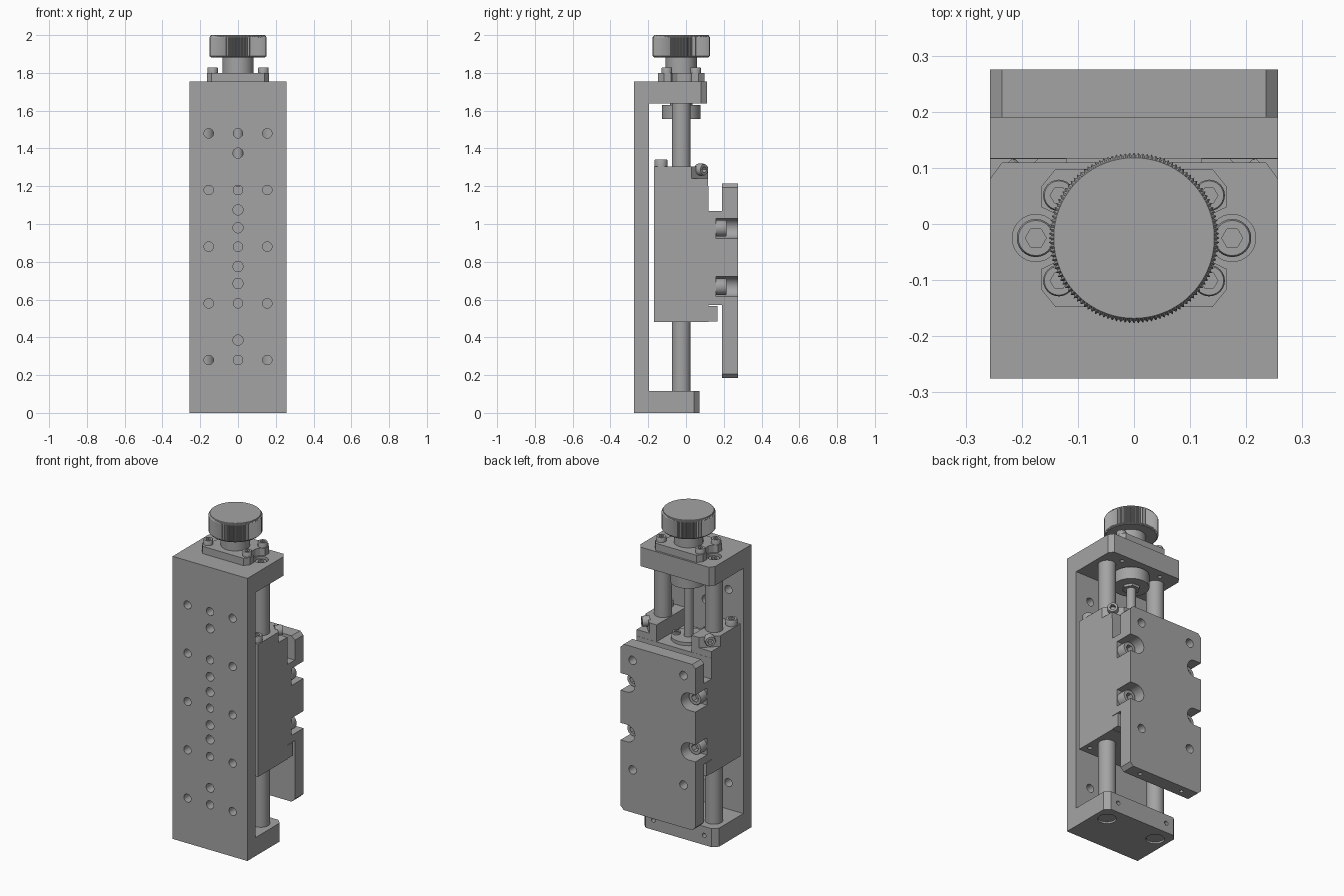
import bpy, bmesh, math
from mathutils import Vector

if "Cube" in bpy.data.objects:
    bpy.data.objects.remove(bpy.data.objects["Cube"])

grey = bpy.data.materials.new("machined grey")
grey.diffuse_color = (0.37, 0.37, 0.37, 1)
grey.use_nodes = True
grey.node_tree.nodes["Principled BSDF"].inputs["Base Color"].default_value = grey.diffuse_color
CY = -0.025   # y of the spindle and rods
RX = 0.175    # x of the rods


def circle(u, v, r, n=32):
    return [(u + r * math.cos(2 * math.pi * i / n), v + r * math.sin(2 * math.pi * i / n)) for i in range(n)]


def rect(u0, u1, v0, v1):
    return [(u0, v0), (u1, v0), (u1, v1), (u0, v1)]


def add_prism(bm, pts, axis, a, b):
    """Extrude a 2D outline along an axis from a to b."""
    def place(p, t):
        return {'x': (t, *p), 'y': (p[0], t, p[1]), 'z': (*p, t)}[axis]
    lo = [bm.verts.new(place(p, a)) for p in pts]
    hi = [bm.verts.new(place(p, b)) for p in pts]
    n = len(pts)
    bm.faces.new(lo)
    bm.faces.new(hi)
    for i in range(n):
        j = (i + 1) % n
        bm.faces.new((lo[i], lo[j], hi[j], hi[i]))


def finish(name, bm):
    bmesh.ops.recalc_face_normals(bm, faces=bm.faces[:])
    me = bpy.data.meshes.new(name)
    bm.to_mesh(me)
    bm.free()
    me.materials.append(grey)
    ob = bpy.data.objects.new(name, me)
    bpy.context.collection.objects.link(ob)
    return ob


def part(name, *prisms):
    bm = bmesh.new()
    for p in prisms:
        add_prism(bm, *p)
    return finish(name, bm)


def cut(ob, prisms):
    cutter = part("cutter", *prisms)
    cutter.hide_render = True
    mod = ob.modifiers.new("cut", 'BOOLEAN')
    mod.solver = 'EXACT'
    mod.object = cutter
    dg = bpy.context.evaluated_depsgraph_get()
    me = bpy.data.meshes.new_from_object(ob.evaluated_get(dg))
    ob.modifiers.clear()
    ob.data = me
    bpy.data.objects.remove(cutter)


def loft(name, rings, n, origin, direction=(0, 0, 1)):
    """Rings of (radius function, height) joined along a direction."""
    rot = Vector(direction).to_track_quat('Z', 'Y')
    bm = bmesh.new()
    loops = []
    for f, h in rings:
        loop = []
        for i in range(n):
            a = 2 * math.pi * i / n
            r = f(a, i)
            loop.append(bm.verts.new(Vector(origin) + rot @ Vector((r * math.cos(a), r * math.sin(a), h))))
        loops.append(loop)
    for lo, hi in zip(loops, loops[1:]):
        for i in range(n):
            j = (i + 1) % n
            bm.faces.new((lo[i], lo[j], hi[j], hi[i]))
    bm.faces.new(loops[0])
    bm.faces.new(loops[-1])
    return finish(name, bm)


def socket_screw(name, origin, direction, r, h):
    def ring(q):
        return lambda a, i: q

    def hexa(a, i):
        return 0.55 * r * math.cos(math.pi / 6) / math.cos(a % (math.pi / 3) - math.pi / 6)
    return loft(name, [(ring(r), 0), (ring(r), h * .88), (ring(r * .92), h), (hexa, h), (hexa, h * .4)],
                24, origin, direction)


# C-shaped frame: face plate with top and bottom blocks
frame = part("frame", ([(-.275, 0), (.072, 0), (.072, .115), (-.195, .115), (-.195, 1.637),
                        (.11, 1.637), (.11, 1.755), (-.275, 1.755)], 'x', -.257, .257))
cuts = []
for z in (1.48, 1.18, .88, .58, .28):
    cuts += [(circle(x, z, .025, 24), 'y', -.3, -.17) for x in (-.155, 0, .155)]
for z in (1.375, 1.075, .98, .775, .685, .385):
    cuts.append((circle(0, z, .027, 24), 'y', -.3, -.17))
for s in (-1, 1):
    cuts += [
        ([(s * .257, .042), (s * .227, .072), (s * .227, .085), (s * .27, .085), (s * .27, .042)], 'z', -.1, .2),
        ([(s * .257, .08), (s * .235, .11), (s * .235, .13), (s * .27, .13), (s * .27, .08)], 'z', 1.6, 1.8),
        (circle(s * RX, CY, .052), 'z', -.1, .025),           # rod holes in the base
        (circle(s * RX, CY, .042), 'z', 1.71, 1.8),           # counterbores in the top
        (circle(s * RX, .06, .013, 16), 'y', .03, .1),        # base clamp holes
        (circle(s * .137, .06, .012, 16), 'z', 1.6, 1.67),
    ]
cut(frame, cuts)

# Guide rods and their end screws
for s in (-1, 1):
    part("guide_rod", (circle(s * RX, CY, .05, 48), 'z', .01, 1.68))
    socket_screw("rod_screw", (s * RX, CY, 1.7), (0, 0, 1), .034, .045)

# Lead screw, collar and neck
part("lead_screw", (circle(0, CY, .027), 'z', .5, 1.9))
part("collar", (circle(0, CY, .102, 48), 'z', 1.555, 1.63))
part("lock_nut", (circle(0, CY, .05, 6), 'z', 1.54, 1.56))
part("collar_boss", (circle(0, CY, .06), 'z', 1.625, 1.64))
part("knob_neck", (circle(0, CY, .083, 48), 'z', 1.79, 1.89))

# Bearing flange with scoops around the rod screws
quad = [(.14, .123), (.165, .092), (.165, .055), (.14, .043), (.125, .02)]
right = quad + [(x, -y) for x, y in reversed(quad)]
outline = right + [(-x, y) for x, y in reversed(right)]
part("bearing_flange", ([(x, y + CY) for x, y in outline], 'z', 1.75, 1.8))
for sx in (-1, 1):
    for sy in (-1, 1):
        socket_screw("flange_screw", (sx * .134, CY + sy * .076, 1.795), (0, 0, 1), .028, .034)

# Knurled knob
def knurl(k):
    return lambda a, i: .152 - (.005 if i % 2 else 0) - k


loft("knob", [(lambda a, i: .143, 1.882), (knurl(0), 1.89), (knurl(0), 1.988), (lambda a, i: .143, 2.0)],
     240, (0, CY, 0))

# Sliding carriage with rear pad
carriage = part("carriage", ([(-.17, .482), (.118, .482), (.118, .57), (.19, .57), (.19, 1.07),
                              (.118, 1.07), (.118, 1.2), (-.17, 1.2)], 'x', -.257, .257))


def slots():
    """Side-opening counterbore slots through the tool plate into the pad."""
    out = []
    for s in (-1, 1):
        for z in (.668, .977):
            arc = [(s * (.212 - .053 * math.cos(t)), z + .053 * math.sin(t))
                   for t in [math.pi * (i / 12 - .5) for i in range(13)]]
            out.append((arc + [(s * .3, z + .053), (s * .3, z - .053)], 'y', .16, .3))
    return out


cut(carriage, slots() + [(circle(s * x, y, .013, 16), 'z', .4, .53) for s in (-1, 1) for x, y in ((.1, .06), (.22, -.12))])

# Tool plate on the back
c = .022
oct_pts = [(-.257, .185 + c), (-.257 + c, .185), (.257 - c, .185), (.257, .185 + c),
           (.257, 1.215 - c), (.257 - c, 1.215), (-.257 + c, 1.215), (-.257, 1.215 - c)]
plate = part("tool_plate", (oct_pts, 'y', .19, .275))
cut(plate, slots()
    + [(circle(s * RX, z, .026, 24), 'y', .15, .3) for s in (-1, 1) for z in (.45, 1.13)]
    + [(circle(s * .15, .232, .012, 16), 'z', .1, .24) for s in (-1, 1)])
for s in (-1, 1):
    for z in (.668, .977):
        socket_screw("plate_screw", (s * .212, .155, z), (0, 1, 0), .044, .06)

# Rod clamps on the carriage, with their screws and lower stops
for s in (-1, 1):
    clamp = [(s * .257, -.17), (s * .257, .03), (s * .17, .117), (s * .12, .117), (s * .12, -.17)]
    part("rod_clamp", (clamp, 'z', 1.24, 1.305))
    part("rod_clamp_base", (rect(*sorted((s * .12, s * .257)), -.17, .117), 'z', 1.195, 1.24))
    socket_screw("clamp_top_screw", (s * .22, -.132, 1.3), (0, 0, 1), .034, .042)
    socket_screw("clamp_angle_screw", (s * .205, .065, 1.288), (s, 1, 0), .031, .045)
    part("lower_stop", (rect(*sorted((s * .2, s * .257)), .115, .166), 'z', .485, .567))

# Drive nut between the clamps
part("drive_nut", (circle(0, CY, .1, 48), 'z', 1.19, 1.22))
for s in (-1, 1):
    socket_screw("nut_screw", (s * .07, CY + .02, 1.215), (0, 0, 1), .024, .02)

bpy.ops.object.select_all(action='SELECT')
bpy.context.view_layer.objects.active = frame
bpy.ops.object.shade_smooth_by_angle(angle=math.radians(30))
